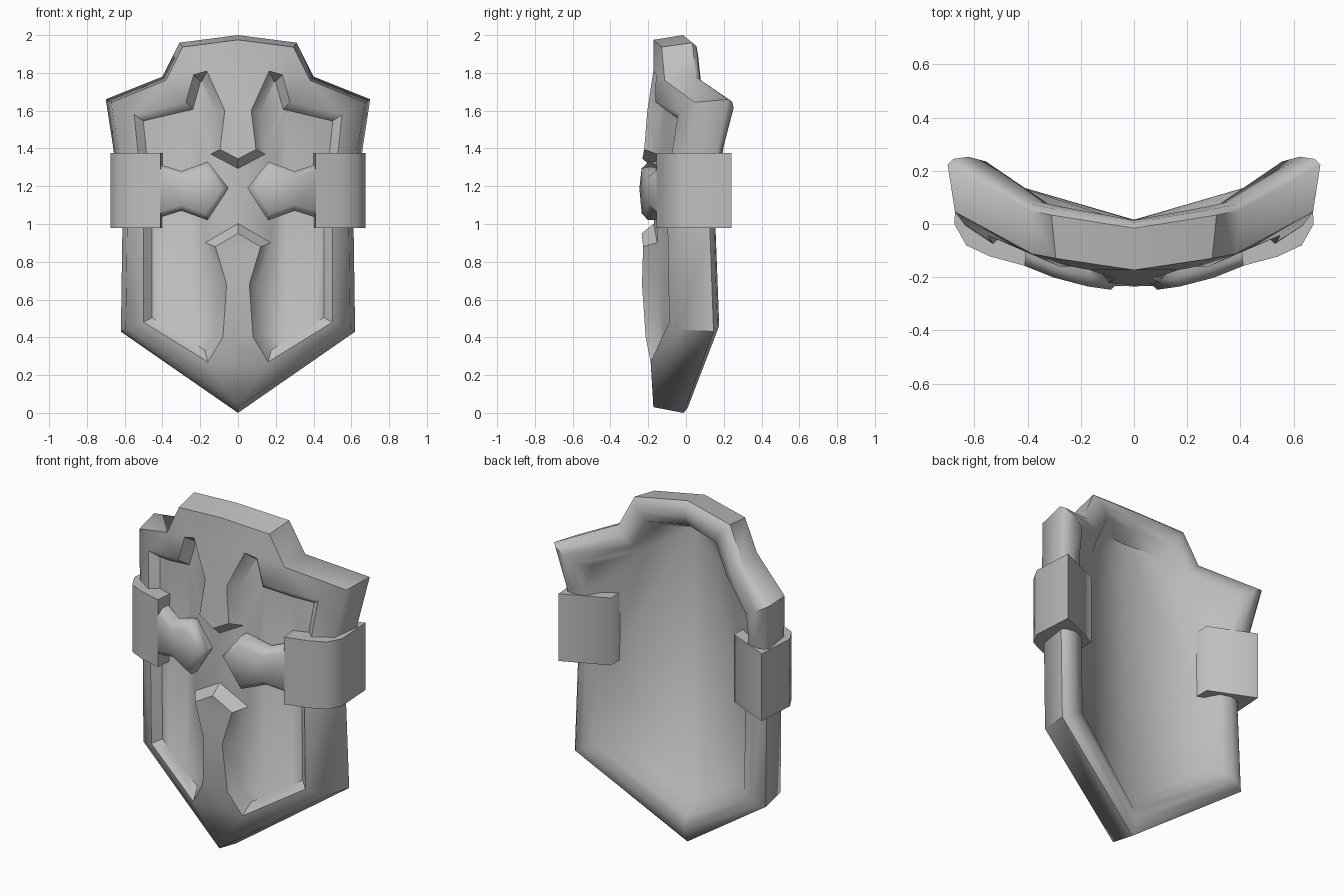
import bpy, bmesh, math
from mathutils import Vector

cube = bpy.data.objects.get("Cube")
if cube:
    bpy.data.objects.remove(cube, do_unlink=True)

steel = bpy.data.materials.new("grey_steel")
steel.use_nodes = True
GREY = (0.52, 0.52, 0.52, 1)
steel.diffuse_color = GREY
steel.node_tree.nodes["Principled BSDF"].inputs["Base Color"].default_value = GREY


def bow(x, z):
    """Depth of the curved shield front."""
    ends = max(0, 0.55 - z) * 0.12 + max(0, z - 1.3) * 0.092
    return -0.235 + 0.55 * x * x + ends


def mirrored(half):
    return half + [(-x, z) for x, z in reversed(half[1:-1])]


def inset(loop, d):
    """Move a counter-clockwise outline inward with mitred corners."""
    result = []
    for i, point in enumerate(loop):
        p = Vector(point)
        a = (p - Vector(loop[i - 1])).normalized()
        b = (Vector(loop[(i + 1) % len(loop)]) - p).normalized()
        na, nb = Vector((-a.y, a.x)), Vector((-b.y, b.x))
        result.append(tuple(p + (na + nb) * d / (1 + na.dot(nb))))
    return result


def ring(bm, loop, depth):
    return [bm.verts.new((x, depth, z)) for x, z in loop]


def bridge(bm, a, b):
    for i in range(len(a)):
        j = (i + 1) % len(a)
        bm.faces.new((a[i], a[j], b[j], b[i]))


def cut_strips(bm, face, positions):
    """Split one face along upright lines."""
    faces = [face]
    for x in positions:
        verts = {v for f in faces for v in f.verts}
        edges = {e for f in faces for e in f.edges}
        cut = bmesh.ops.bisect_plane(bm, geom=[*verts, *edges, *faces], dist=0.0005,
                                     plane_co=(x, 0, 0), plane_no=(1, 0, 0))
        faces = [g for g in cut["geom"] if isinstance(g, bmesh.types.BMFace)]


def bend(bm):
    """Move flat layers onto the bowed front."""
    bmesh.ops.triangulate(bm, faces=[f for f in bm.faces if len(f.verts) > 4])
    for v in bm.verts:
        v.co.y += bow(v.co.x, v.co.z)


def finish(name, bm, angle):
    bmesh.ops.recalc_face_normals(bm, faces=bm.faces[:])
    mesh = bpy.data.meshes.new(name)
    bm.to_mesh(mesh)
    bm.free()
    mesh.materials.append(steel)
    obj = bpy.data.objects.new(name, mesh)
    bpy.context.collection.objects.link(obj)
    bpy.ops.object.select_all(action='DESELECT')
    obj.select_set(True)
    bpy.context.view_layer.objects.active = obj
    bpy.ops.object.shade_smooth_by_angle(angle=math.radians(angle))


# Shield body: raised frame with tongues and recessed field
outline = mirrored([(0, 0), (0.62, 0.43), (0.612, 0.98), (0.66, 1.4),
                    (0.7, 1.66), (0.4, 1.78), (0.31, 1.96), (0, 2)])
pocket = mirrored([(0, 0.95), (0.12, 0.88), (0.06, 0.68), (0.08, 0.4),
                   (0.16, 0.27), (0.5, 0.48), (0.5, 1), (0.53, 1.38),
                   (0.55, 1.58), (0.275, 1.645), (0.235, 1.79), (0.165, 1.81),
                   (0.07, 1.6), (0.095, 1.395), (0, 1.345)])
bm = bmesh.new()
front = ring(bm, inset(outline, 0.025), 0)
pocket_edge = ring(bm, pocket, 0)
loops = []
for loop in (front, pocket_edge):
    loops += [bm.edges.new((loop[i - 1], loop[i])) for i in range(len(loop))]
bmesh.ops.triangle_fill(bm, use_beauty=True, use_dissolve=False,
                        edges=loops, normal=(0, -1, 0))
field = ring(bm, inset(pocket, 0.045), 0.065)
bridge(bm, pocket_edge, field)
cut_strips(bm, bm.faces.new(field), (-0.4, -0.25, 0, 0.25, 0.4))

# Rounded rim, stepped back in from the outline, and the creased back panel
previous = front
for distance, rise in ((0, 0), (0.02, 0.022), (0.07, 0.03), (0.13, 0.012), (0.175, -0.07)):
    current = ring(bm, inset(outline, distance), 0.155 + rise)
    for v, (x, z) in zip(current, outline):
        v.co.y += bow(x, z) - bow(v.co.x, v.co.z)
    bridge(bm, previous, current)
    previous = current
cut_strips(bm, bm.faces.new(previous), (0,))
bend(bm)
finish("shield_body", bm, 50)

# Side straps: pointed tongue on the front and clasp around the rim
tongue = [(0.05, 1.19), (0.16, 1.02), (0.3, 1.07), (0.46, 1.02),
          (0.46, 1.33), (0.3, 1.28), (0.16, 1.33)]
clasp = [(0.41, -0.157), (0.54, -0.122), (0.63, -0.08), (0.675, 0),
         (0.66, 0.24), (0.4, 0.125), (0.4, -0.05)]
for side, sign in (("left", 1), ("right", -1)):
    bm = bmesh.new()
    base = ring(bm, tongue, 0.07)
    edge = ring(bm, tongue, 0.02)
    crown = ring(bm, inset(tongue, 0.03), -0.016)
    bridge(bm, base, edge)
    bridge(bm, edge, crown)
    bm.faces.new(base)
    bm.faces.new(crown)
    bend(bm)
    for v in bm.verts:
        v.co.x *= sign
    finish(side + "_strap_tongue", bm, 60)

    bm = bmesh.new()
    low, high = [[bm.verts.new((x * sign, y, z)) for x, y in clasp]
                 for z in (0.98, 1.375)]
    bridge(bm, low, high)
    bm.faces.new(low)
    bm.faces.new(high)
    finish(side + "_rim_clasp", bm, 80)
